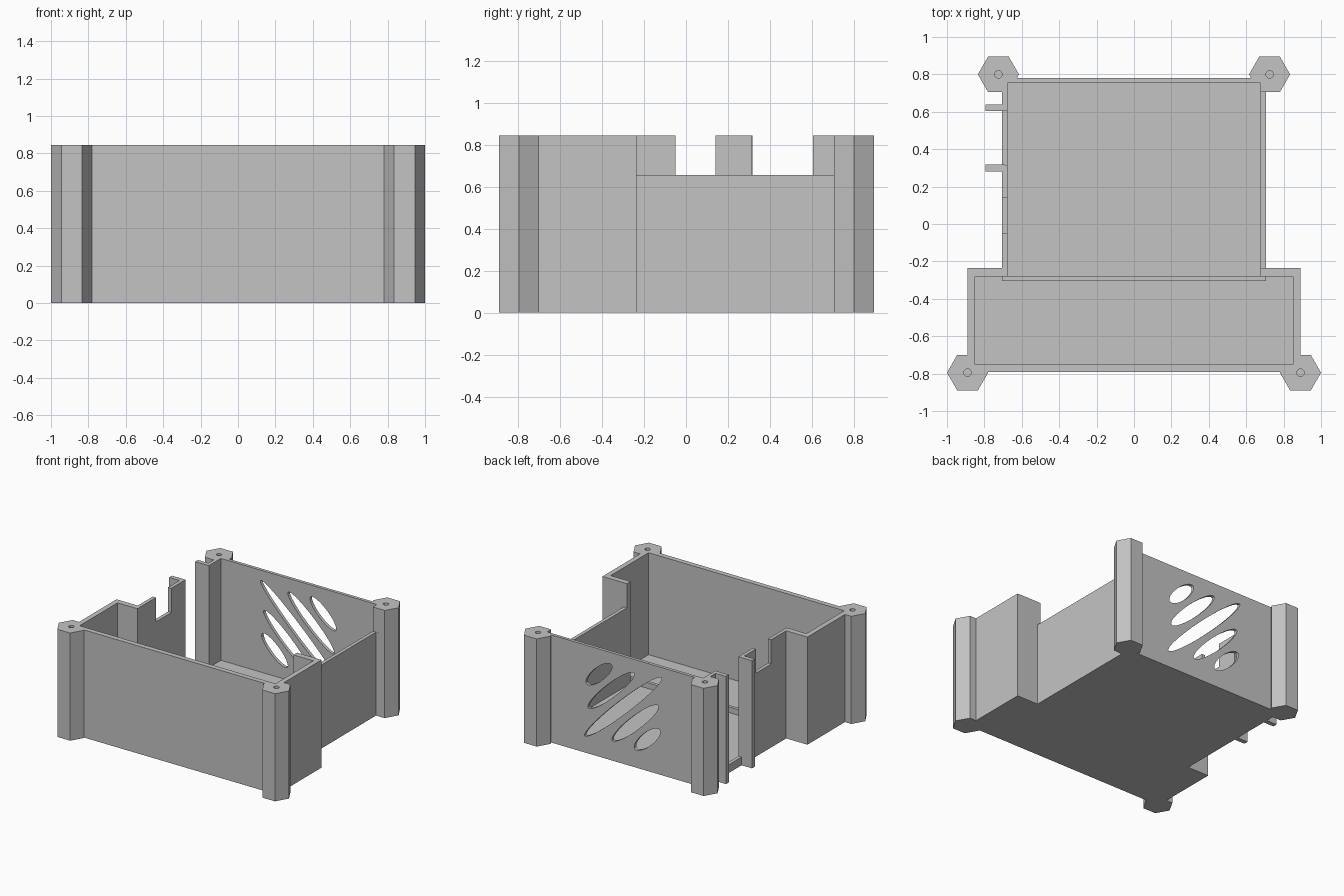
import bpy
import math

if "Cube" in bpy.data.objects:
    bpy.data.objects.remove(bpy.data.objects["Cube"], do_unlink=True)

HEIGHT = 0.845
FLOOR = 0.045
SIDE_TOP = 0.655

# One plain grey plastic
grey = bpy.data.materials.new("grey_plastic")
grey.use_nodes = True
COLOR = (0.55, 0.55, 0.55, 1)
grey.diffuse_color = COLOR
grey.node_tree.nodes["Principled BSDF"].inputs["Base Color"].default_value = COLOR


def prism(name, outline, z0, z1):
    """Extrude a counter-clockwise xy outline from z0 to z1."""
    n = len(outline)
    verts = [(x, y, z) for z in (z0, z1) for x, y in outline]
    faces = [tuple(reversed(range(n))), tuple(range(n, 2 * n))]
    faces += [(i, (i + 1) % n, n + (i + 1) % n, n + i) for i in range(n)]
    mesh = bpy.data.meshes.new(name)
    mesh.from_pydata(verts, [], faces)
    mesh.materials.append(grey)
    obj = bpy.data.objects.new(name, mesh)
    bpy.context.scene.collection.objects.link(obj)
    return obj


def box(name, x0, x1, y0, y1, z0, z1):
    return prism(name, [(x0, y0), (x1, y0), (x1, y1), (x0, y1)], z0, z1)


def ring(cx, cy, rx, ry, sides):
    steps = [math.tau * i / sides for i in range(sides)]
    return [(cx + rx * math.cos(a), cy + ry * math.sin(a)) for a in steps]


def tee(front_x, rear_x, y_front, y_step, y_back):
    """Wide front and narrower rear, mirrored about x = 0."""
    half = [(front_x, y_front), (front_x, y_step), (rear_x, y_step), (rear_x, y_back)]
    return half + [(-x, y) for x, y in reversed(half)]


def combine(target, tool, operation):
    mod = target.modifiers.new("bool", "BOOLEAN")
    mod.operation = operation
    mod.solver = "EXACT"
    mod.object = tool
    bpy.context.view_layer.update()
    with bpy.context.temp_override(object=target, active_object=target):
        bpy.ops.object.modifier_apply(modifier=mod.name)
    bpy.data.objects.remove(tool, do_unlink=True)


# Tray body with hexagonal corner posts
tray = prism("tray", tee(0.89, 0.705, -0.79, -0.235, 0.78), 0, HEIGHT)
posts = [(s * x, y) for s in (-1, 1) for x, y in ((0.89, -0.795), (0.725, 0.80))]
for x, y in posts:
    combine(tray, prism("post", ring(x, y, 0.11, 0.11, 6), 0, HEIGHT), "UNION")

# Interior cavity
combine(tray, prism("cavity", tee(0.85, 0.677, -0.75, -0.28, 0.755), FLOOR, 1), "DIFFERENCE")

# Screw holes in the posts
for x, y in posts:
    combine(tray, prism("hole", ring(x, y, 0.02, 0.02, 16), 0.4, 1), "DIFFERENCE")

# Lowered side wall, wall notch and tall doorway
combine(tray, box("side_cut", 0.66, 0.8, -0.235, 0.705, SIDE_TOP, 1), "DIFFERENCE")
combine(tray, box("notch_cut", -0.8, -0.66, -0.05, 0.14, SIDE_TOP, 1), "DIFFERENCE")
combine(tray, box("door_cut", -0.8, -0.66, 0.315, 0.605, 0.065, 1), "DIFFERENCE")

# Diagonal elliptical vents through the back wall
for step, length in zip(range(-2, 3), (0.15, 0.275, 0.46, 0.275, 0.15)):
    vent = prism("vent", ring(0, 0, length, 0.048, 40), -0.08, 0.08)
    vent.rotation_euler = (math.pi / 2, math.radians(43.5), 0)
    vent.location = (step * 0.105, 0.77, 0.447 + step * 0.1)
    combine(tray, vent, "DIFFERENCE")

# Doorway flanges
for name, y in (("front_flange", 0.282), ("rear_flange", 0.605)):
    box(name, -0.795, -0.69, y, y + 0.035, 0, HEIGHT)

# Low lip across the floor between the two compartments
box("floor_lip", -0.705, 0.705, -0.305, -0.28, 0.02, 0.09)
